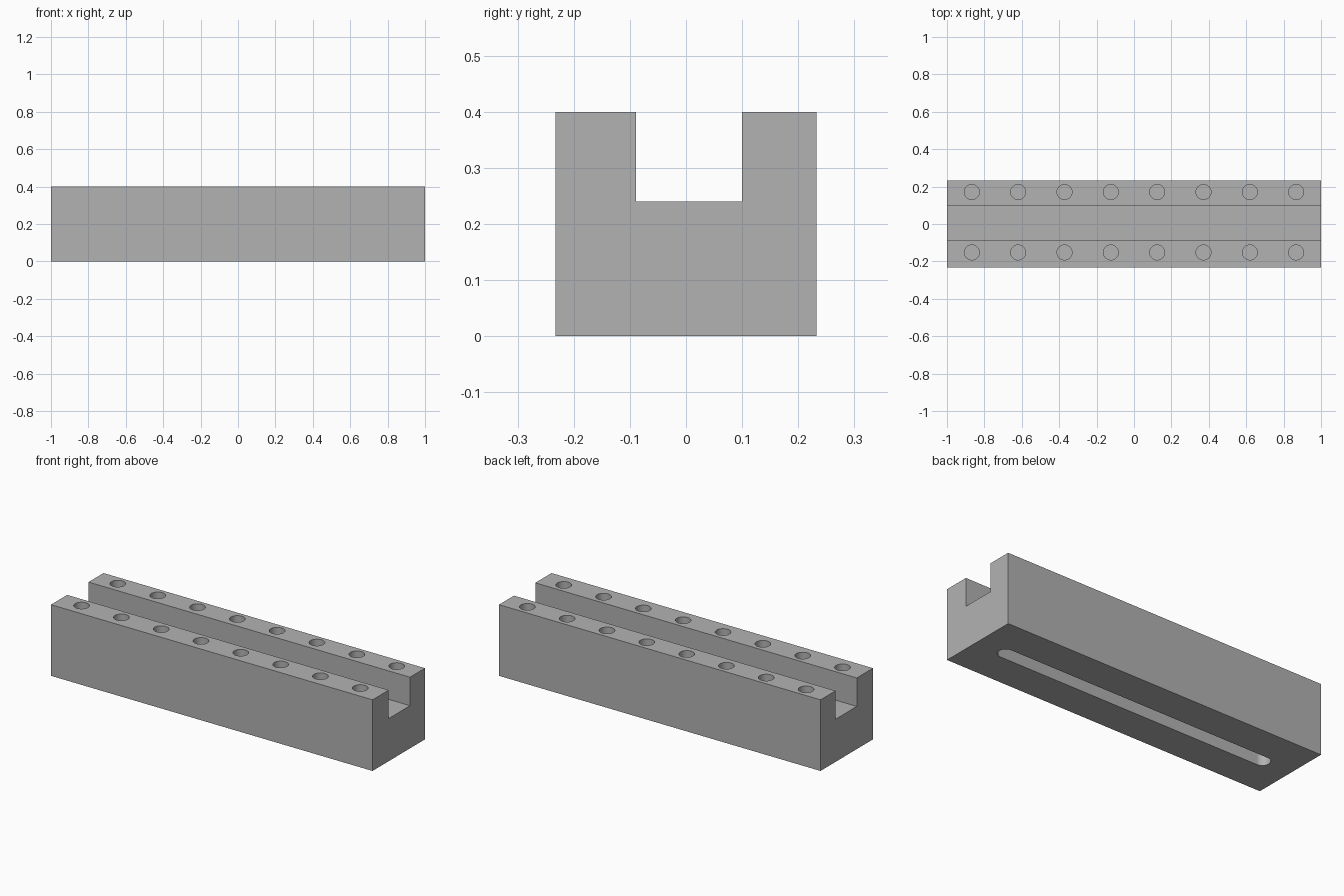
import bpy, bmesh
from math import cos, sin, pi
from mathutils import Vector

cube = bpy.data.objects.get("Cube")
if cube:
    bpy.data.objects.remove(cube, do_unlink=True)

LENGTH, HALF_W, HEIGHT = 2.0, 0.233, 0.40
CHANNEL_FRONT, CHANNEL_BACK, CHANNEL_Z = -0.089, 0.10, 0.24
HOLE_R, HOLE_DEPTH, HOLE_COUNT, HOLE_END = 0.04, 0.16, 8, 0.867
SLOT_R, SLOT_HALF, SLOT_DEPTH = 0.042, 0.82, 0.12
OVER = 0.05

grey = bpy.data.materials.new("machined grey")
grey.use_nodes = True
colour = (0.448, 0.448, 0.448, 1)
grey.diffuse_color = colour
grey.node_tree.nodes["Principled BSDF"].inputs["Base Color"].default_value = colour


def add_prism(bm, outline, direction):
    """Extrude a closed outline along a direction into a solid."""
    face = bm.faces.new([bm.verts.new(p) for p in outline])
    out = bmesh.ops.extrude_face_region(bm, geom=[face], use_keep_orig=True)
    tops = [v for v in out["geom"] if isinstance(v, bmesh.types.BMVert)]
    bmesh.ops.translate(bm, verts=tops, vec=Vector(direction))


def make_object(name, bm):
    bmesh.ops.recalc_face_normals(bm, faces=bm.faces)
    mesh = bpy.data.meshes.new(name)
    bm.to_mesh(mesh)
    bm.free()
    mesh.materials.append(grey)
    obj = bpy.data.objects.new(name, mesh)
    bpy.context.collection.objects.link(obj)
    return obj


def rounded_outline(cx, cy, z, r, half=0.0, steps=24):
    """Circle, or a round-ended slot when half is above zero."""
    pts = []
    for side in (1, -1):
        for i in range(steps + (half > 0)):
            a = pi * i / steps - side * pi / 2
            pts.append((cx + side * half + r * cos(a), cy + r * sin(a), z))
    return pts


# Block with an open channel along its top
profile = [(-HALF_W, 0), (HALF_W, 0), (HALF_W, HEIGHT), (CHANNEL_BACK, HEIGHT),
           (CHANNEL_BACK, CHANNEL_Z), (CHANNEL_FRONT, CHANNEL_Z),
           (CHANNEL_FRONT, HEIGHT), (-HALF_W, HEIGHT)]
bm = bmesh.new()
add_prism(bm, [(-LENGTH / 2, y, z) for y, z in profile], (LENGTH, 0, 0))
block = make_object("channel_block", bm)

# Cutters: two rows of blind holes and the slot underneath
bm = bmesh.new()
for row_y in (-0.152, 0.171):
    for i in range(HOLE_COUNT):
        x = -HOLE_END + 2 * HOLE_END * i / (HOLE_COUNT - 1)
        add_prism(bm, rounded_outline(x, row_y, HEIGHT - HOLE_DEPTH, HOLE_R),
                  (0, 0, HOLE_DEPTH + OVER))
add_prism(bm, rounded_outline(0, 0, -OVER, SLOT_R, SLOT_HALF),
          (0, 0, SLOT_DEPTH + OVER))
cutter = make_object("hole_and_slot_cutter", bm)
cutter.hide_render = True

# Cut the block, then discard the cutter
cut = block.modifiers.new("holes and slot", "BOOLEAN")
cut.operation = "DIFFERENCE"
cut.solver = "EXACT"
cut.object = cutter
bpy.ops.object.select_all(action="DESELECT")
block.select_set(True)
bpy.context.view_layer.objects.active = block
bpy.ops.object.modifier_apply(modifier=cut.name)
bpy.data.objects.remove(cutter, do_unlink=True)
bpy.ops.object.shade_smooth_by_angle(angle=pi / 6)
